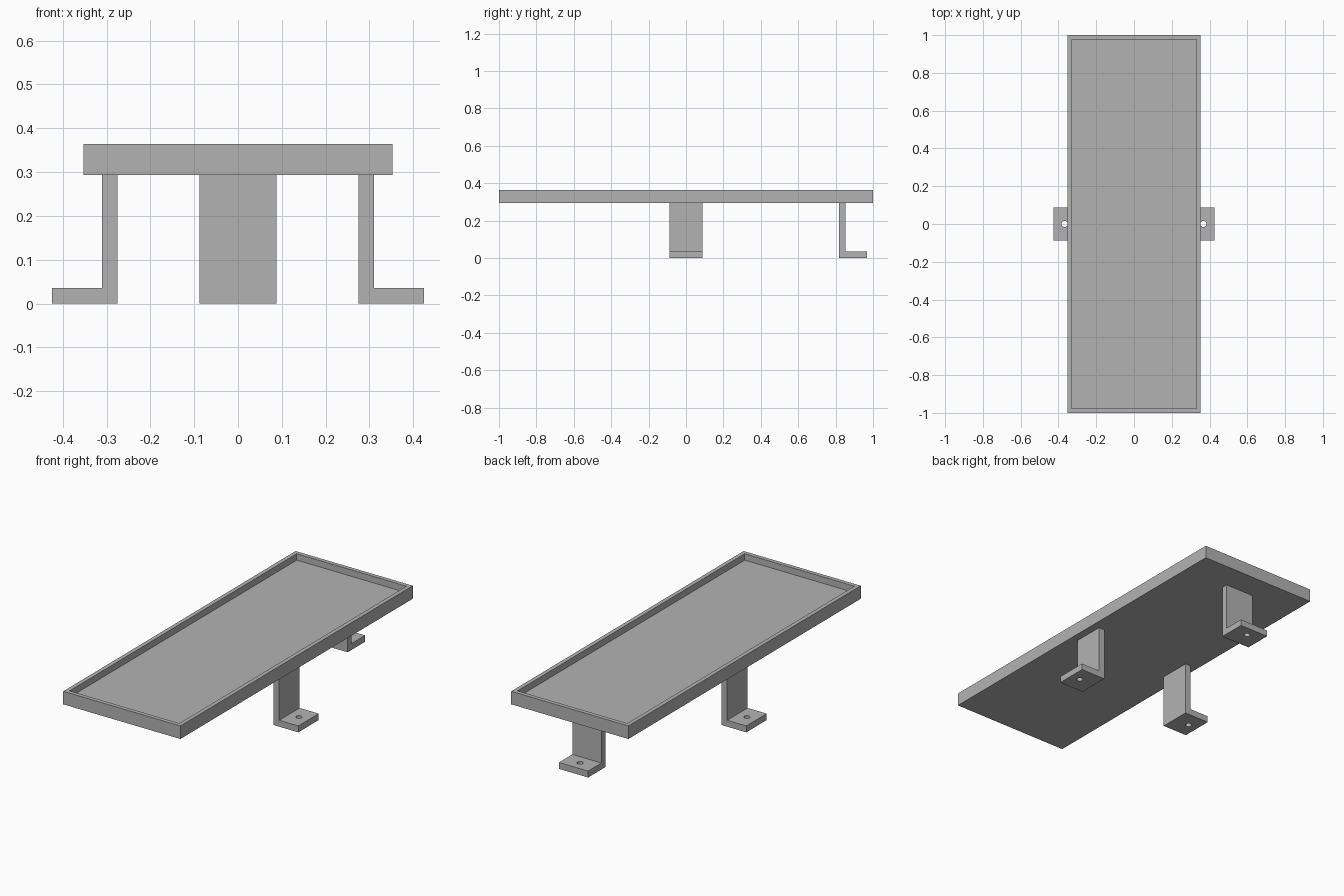
import bpy, bmesh
from math import pi
from mathutils import Matrix

cube = bpy.data.objects.get("Cube")
if cube:
    bpy.data.objects.remove(cube)

grey = bpy.data.materials.new("plain_grey")
grey.use_nodes = True
grey.diffuse_color = (0.45, 0.45, 0.45, 1)
grey.node_tree.nodes["Principled BSDF"].inputs["Base Color"].default_value = grey.diffuse_color

TRAY_BOTTOM, TRAY_TOP, FLOOR = 0.293, 0.364, 0.329
HALF_WIDTH, RIM = 0.353, 0.032
THICK, BRACKET_HALF = 0.035, 0.088
INNER, OUTER = 0.275, 0.425


def make_object(name, bm):
    bmesh.ops.recalc_face_normals(bm, faces=bm.faces)
    mesh = bpy.data.meshes.new(name)
    bm.to_mesh(mesh)
    bm.free()
    mesh.materials.append(grey)
    obj = bpy.data.objects.new(name, mesh)
    bpy.context.collection.objects.link(obj)
    return obj


# Tray: a slab whose top face is inset and sunk to leave a rim
bm = bmesh.new()
bmesh.ops.create_cube(bm, size=1)
bmesh.ops.scale(bm, vec=(2 * HALF_WIDTH, 2, TRAY_TOP - TRAY_BOTTOM), verts=bm.verts)
bmesh.ops.translate(bm, vec=(0, 0, (TRAY_TOP + TRAY_BOTTOM) / 2), verts=bm.verts)
bm.normal_update()
top = max(bm.faces, key=lambda f: f.calc_center_median().z)
bmesh.ops.inset_region(bm, faces=[top], thickness=RIM)
floor = bmesh.ops.extrude_discrete_faces(bm, faces=[top])["faces"][0]
bmesh.ops.translate(bm, vec=(0, 0, FLOOR - TRAY_TOP), verts=floor.verts)
make_object("tray", bm)


# Bracket: an extruded L profile with a screw hole through the foot
def bracket(name, angle, shift_y=0):
    bm = bmesh.new()
    wall = INNER + THICK
    profile = [(INNER, 0), (OUTER, 0), (OUTER, THICK), (wall, THICK),
               (wall, TRAY_BOTTOM), (INNER, TRAY_BOTTOM)]
    face = bm.faces.new([bm.verts.new((x, -BRACKET_HALF, z)) for x, z in profile])
    side = bmesh.ops.extrude_face_region(bm, geom=[face])["geom"]
    verts = [g for g in side if isinstance(g, bmesh.types.BMVert)]
    bmesh.ops.translate(bm, vec=(0, 2 * BRACKET_HALF, 0), verts=verts)
    obj = make_object(name, bm)

    bm = bmesh.new()
    bmesh.ops.create_cone(bm, cap_ends=True, segments=24, radius1=0.016, radius2=0.016,
                          depth=0.1, matrix=Matrix.Translation(((wall + OUTER) / 2, 0, THICK / 2)))
    cutter = make_object(name + "_hole_cutter", bm)
    cutter.hide_render = True
    cut = obj.modifiers.new("screw_hole", 'BOOLEAN')
    cut.operation, cut.solver, cut.object = 'DIFFERENCE', 'EXACT', cutter

    # Apply the cut, then drop the cutter
    deps = bpy.context.evaluated_depsgraph_get()
    obj_mesh = bpy.data.meshes.new_from_object(obj.evaluated_get(deps))
    obj.modifiers.clear()
    obj.data = obj_mesh
    bpy.data.objects.remove(cutter)
    obj.data.transform(Matrix.Translation((0, shift_y, 0)) @ Matrix.Rotation(angle, 4, 'Z'))


bracket("left_bracket", 0)
bracket("right_bracket", pi)
bracket("back_bracket", pi / 2, 0.543)
